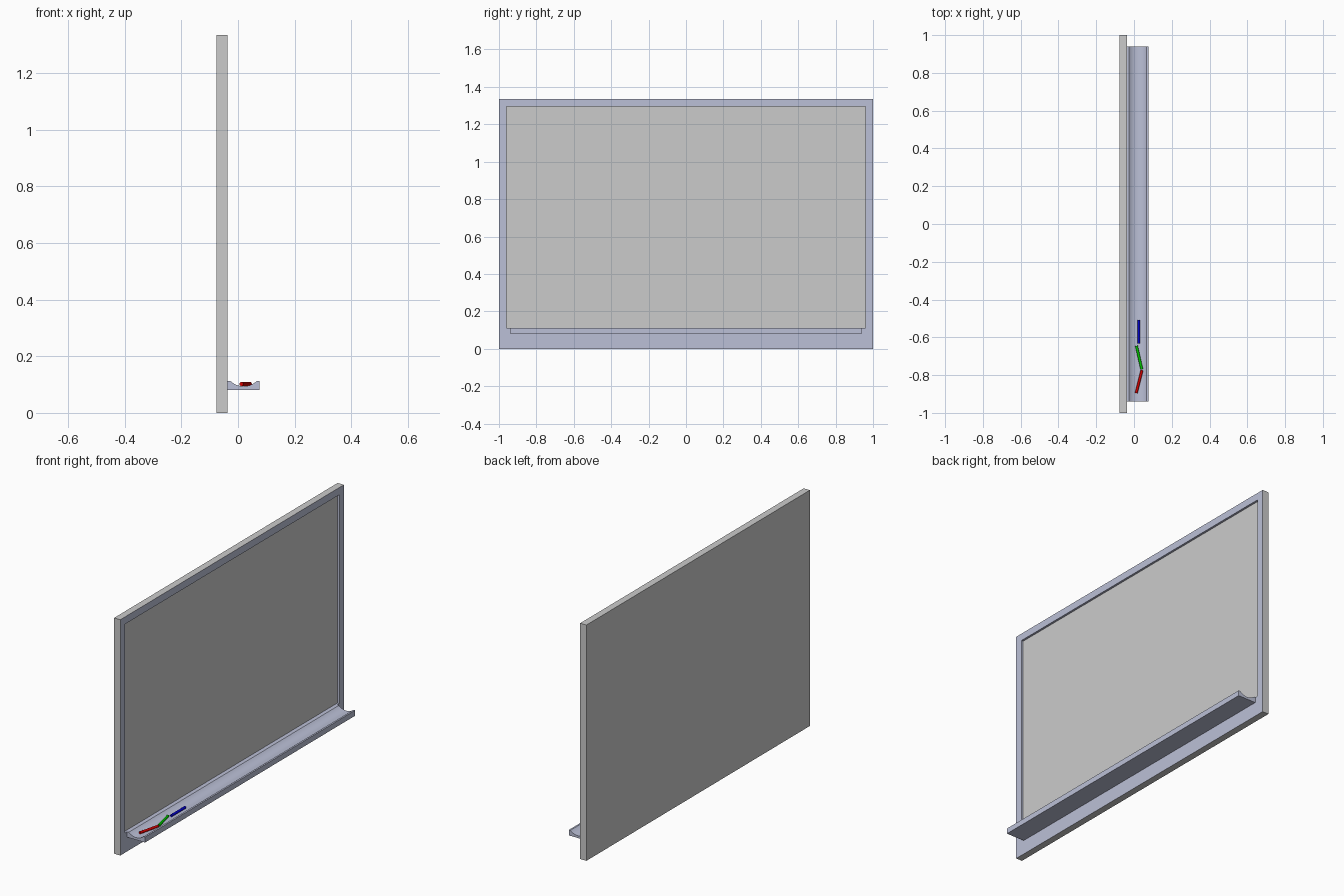
import bpy, bmesh, math
from mathutils import Vector

if "Cube" in bpy.data.objects:
    bpy.data.objects.remove(bpy.data.objects["Cube"])


def material(name, rgb):
    m = bpy.data.materials.new(name)
    m.diffuse_color = (*rgb, 1)
    m.use_nodes = True
    m.node_tree.nodes["Principled BSDF"].inputs["Base Color"].default_value = m.diffuse_color
    return m


def add_object(name, bm, *mats):
    bmesh.ops.recalc_face_normals(bm, faces=bm.faces)
    me = bpy.data.meshes.new(name)
    bm.to_mesh(me)
    bm.free()
    for m in mats:
        me.materials.append(m)
    ob = bpy.data.objects.new(name, me)
    bpy.context.collection.objects.link(ob)
    return ob


def smooth(ob):
    bpy.ops.object.select_all(action='DESELECT')
    ob.select_set(True)
    bpy.context.view_layer.objects.active = ob
    bpy.ops.object.shade_smooth_by_angle(angle=math.radians(35))


grey = material("board_grey", (0.6, 0.6, 0.6))
trim = material("frame_trim", (0.50, 0.53, 0.68))

# Board: slab with a shallow recessed writing surface inside a frame
BACK, FRONT, H = -0.076, -0.037, 1.335
bm = bmesh.new()
bmesh.ops.create_cube(bm, size=1)
for v in bm.verts:
    v.co = Vector((BACK if v.co.x < 0 else FRONT, v.co.y * 2, (v.co.z + 0.5) * H))
bm.normal_update()
face = max(bm.faces, key=lambda f: f.calc_center_median().x)
ring = bmesh.ops.inset_individual(bm, faces=[face], thickness=0.058)["faces"]
for v in face.verts:
    if v.co.z < 0.3:
        v.co.z = 0.112
wall = bmesh.ops.extrude_face_region(bm, geom=[face])["geom"]
panel = next(g for g in wall if isinstance(g, bmesh.types.BMFace))
if face.is_valid and face is not panel:
    bm.faces.remove(face)
for v in panel.verts:
    v.co.x -= 0.012
for f in bm.faces:
    c = f.calc_center_median()
    inside = abs(c.y) < 0.97 and 0.02 < c.z < H - 0.02
    f.material_index = int(f is not panel and c.x > FRONT - 0.01
                           and (inside or c.x > FRONT - 0.001))
    if abs(f.normal.x) < 0.5 and not inside:
        f.material_index = 0
# frame front faces are always trim coloured
for f in bm.faces:
    if all(abs(v.co.x - FRONT) < 1e-5 for v in f.verts):
        f.material_index = 1
add_object("board", bm, grey, trim)

# Tray: concave profile swept along the board
LOW, TOP, DIP, X0, X1 = 0.081, 0.112, 0.094, -0.026, 0.066
half, sag, mid = (X1 - X0) / 2, TOP - DIP, (X0 + X1) / 2
r = (half ** 2 + sag ** 2) / (2 * sag)
a = math.asin(half / r)
profile = [(0.076, LOW), (0.076, TOP)]
for i in range(17):
    t = a - 2 * a * i / 16
    profile.append((mid + r * math.sin(t), DIP + r - r * math.cos(t)))
profile += [(FRONT, TOP), (FRONT, LOW)]
bm = bmesh.new()
f = bm.faces.new([bm.verts.new((x, -0.94, z)) for x, z in profile])
ext = bmesh.ops.extrude_face_region(bm, geom=[f])["geom"]
bmesh.ops.translate(bm, vec=(0, 1.88, 0), verts=[g for g in ext if isinstance(g, bmesh.types.BMVert)])
smooth(add_object("tray", bm, trim))

# Chalk sticks lying in the tray
for name, rgb, p, q in (
    ("red_chalk", (0.65, 0, 0), (0.012, -0.895), (0.042, -0.774)),
    ("green_chalk", (0, 0.55, 0), (0.013, -0.645), (0.041, -0.769)),
    ("blue_chalk", (0, 0, 0.6), (0.025, -0.509), (0.025, -0.633)),
):
    p, q = Vector((*p, 0.102)), Vector((*q, 0.102))
    bm = bmesh.new()
    bmesh.ops.create_cone(bm, cap_ends=True, segments=24, radius1=0.007,
                          radius2=0.007, depth=(q - p).length)
    ob = add_object(name, bm, material(name, rgb))
    ob.location = (p + q) / 2
    ob.rotation_euler = (q - p).to_track_quat('Z', 'Y').to_euler()
    smooth(ob)
